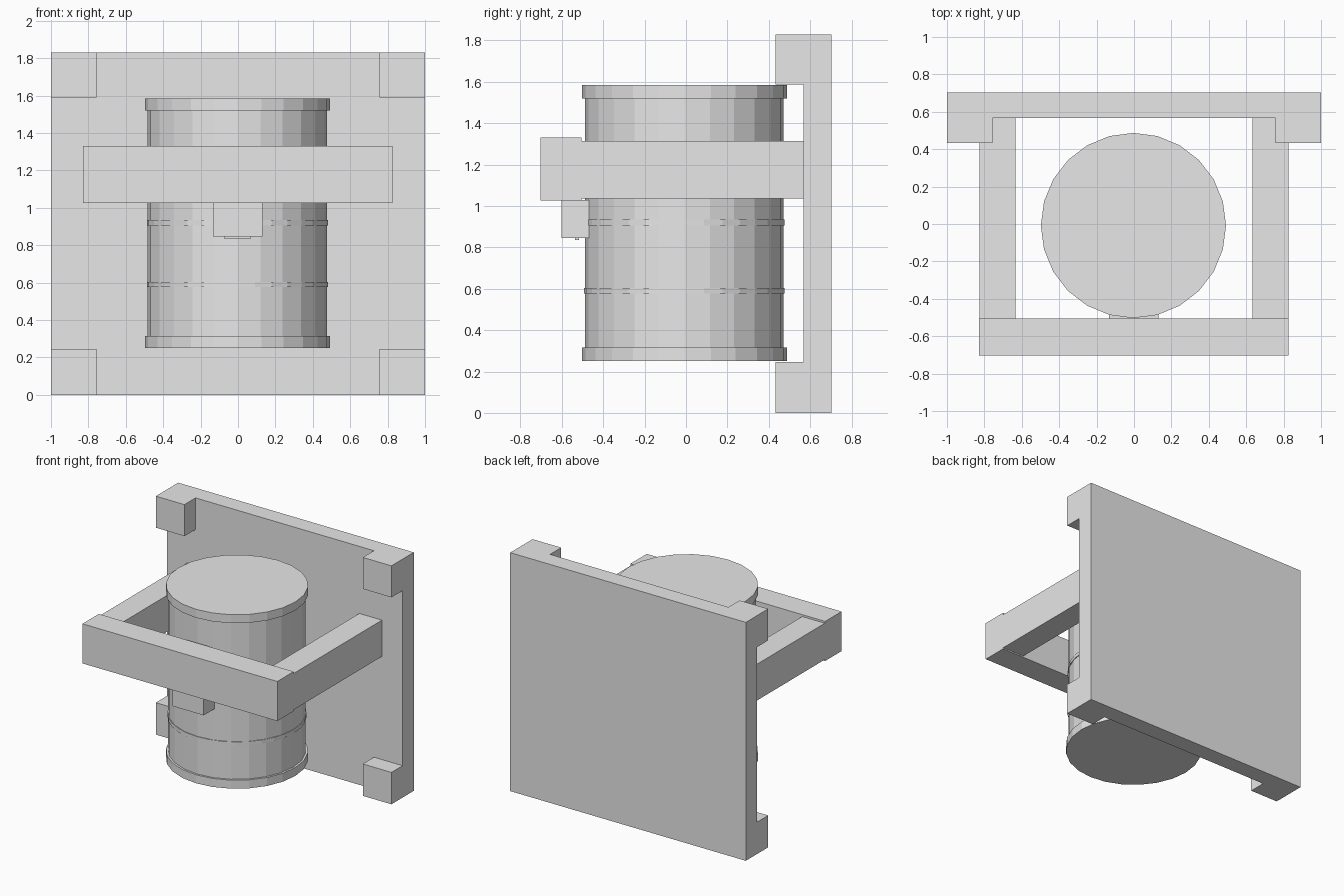
import bpy
import bmesh
import math
from mathutils import Matrix

if "Cube" in bpy.data.objects:
    bpy.data.objects.remove(bpy.data.objects["Cube"])

grey = bpy.data.materials.new("light_grey")
grey.diffuse_color = (0.8, 0.8, 0.8, 1)
grey.use_nodes = True
grey.node_tree.nodes["Principled BSDF"].inputs["Base Color"].default_value = grey.diffuse_color


def finish(name, bm):
    mesh = bpy.data.meshes.new(name)
    bm.to_mesh(mesh)
    bm.free()
    mesh.materials.append(grey)
    obj = bpy.data.objects.new(name, mesh)
    bpy.context.collection.objects.link(obj)
    return obj


def box(name, x, y, z):
    """Box from (min, max) ranges."""
    bm = bmesh.new()
    bmesh.ops.create_cube(bm, size=1)
    for v in bm.verts:
        for i, (lo, hi) in enumerate((x, y, z)):
            v.co[i] = lo if v.co[i] < 0 else hi
    return finish(name, bm)


def drum(name, r, z0, z1, sides=24):
    """Upright capped cylinder on the barrel axis."""
    bm = bmesh.new()
    bmesh.ops.create_cone(bm, cap_ends=True, segments=sides, radius1=r, radius2=r,
                          depth=z1 - z0,
                          matrix=Matrix.Translation((-0.003, -0.008, (z0 + z1) / 2)))
    return finish(name, bm)


# Back panel with four corner blocks
box("back_panel", (-1, 1), (0.567, 0.703), (0, 1.83))
for side, sx in (("left", -1), ("right", 1)):
    xr = tuple(sorted((sx * 0.757, sx)))
    box(f"{side}_lower_corner_block", xr, (0.432, 0.567), (0, 0.245))
    box(f"{side}_upper_corner_block", xr, (0.432, 0.567), (1.588, 1.83))
    # Side arms from the panel to the front bar
    xr = tuple(sorted((sx * 0.633, sx * 0.825)))
    box(f"{side}_arm", xr, (-0.535, 0.567), (1.036, 1.315))

# Front bar, latch and its small bottom plate
box("front_bar", (-0.828, 0.826), (-0.703, -0.505), (1.026, 1.33))
box("latch", (-0.134, 0.13), (-0.602, -0.465), (0.845, 1.03))
box("latch_tab", (-0.075, 0.07), (-0.537, -0.518), (0.835, 0.85))

# Barrel: body, end rims and thin hoops
drum("barrel_body", 0.48, 0.28, 1.55)
drum("bottom_rim", 0.495, 0.25, 0.315)
drum("top_rim", 0.495, 1.52, 1.585)
for name, z in (("lower_hoop", 0.59), ("upper_hoop", 0.92)):
    drum(name, 0.484, z - 0.014, z + 0.014, 32)
